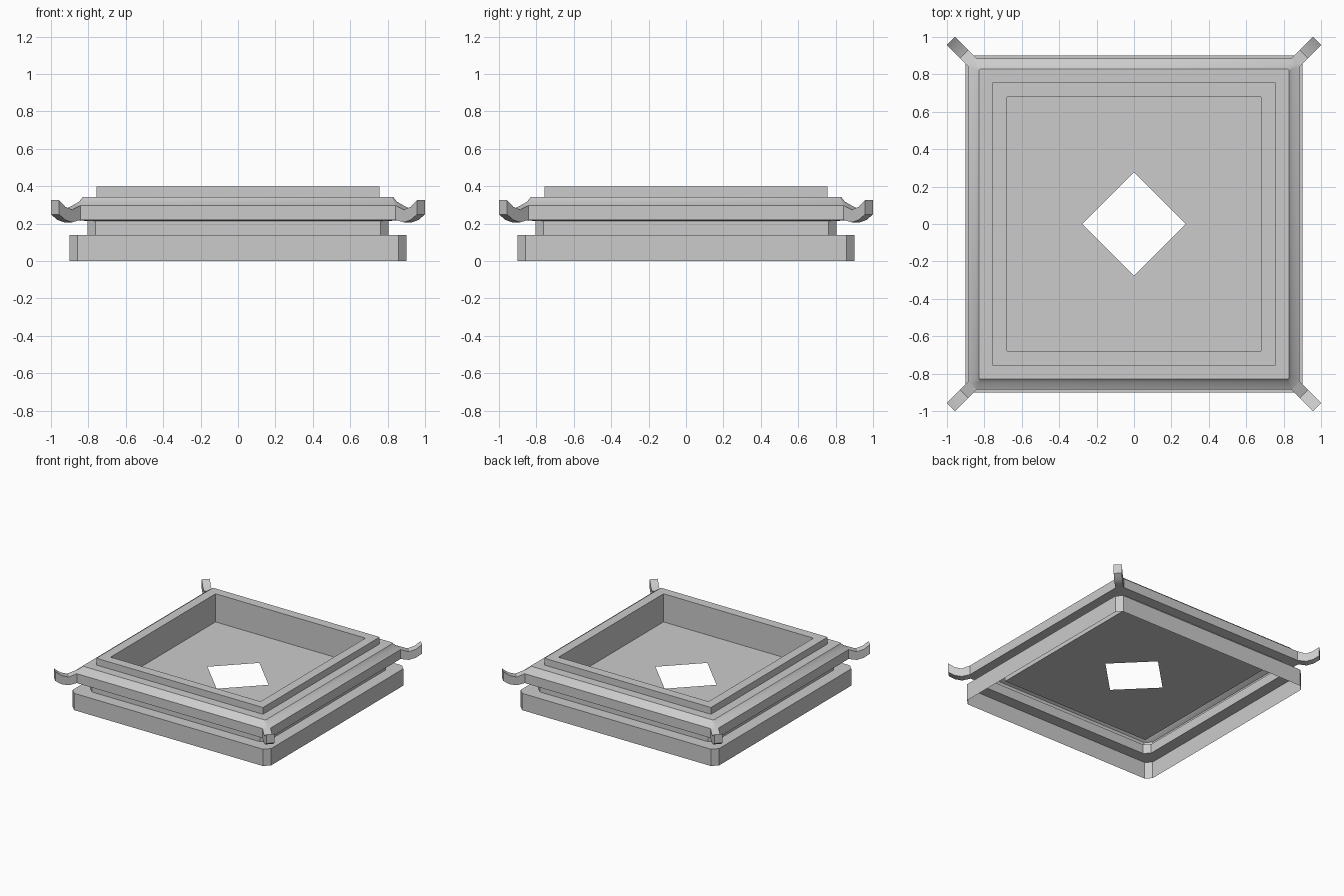
import bpy, bmesh, math
from mathutils import Matrix

if "Cube" in bpy.data.objects:
    bpy.data.objects.remove(bpy.data.objects["Cube"])


def make_object(name, bm):
    bmesh.ops.remove_doubles(bm, verts=bm.verts, dist=0.0005)
    mesh = bpy.data.meshes.new(name)
    bm.to_mesh(mesh)
    bm.free()
    obj = bpy.data.objects.new(name, mesh)
    bpy.context.collection.objects.link(obj)
    return obj


def square_ring(bm, h, c, z):
    """Square of half size h with corners cut by c (c = h gives a diamond)."""
    k = h - c
    pts = [(h, -k), (h, k), (k, h), (-k, h), (-h, k), (-h, -k), (-k, -h), (k, -h)]
    return [bm.verts.new((x, y, z)) for x, y in pts]


def skin(bm, rings):
    """Join neighbouring rings with faces."""
    for a, b in zip(rings, rings[1:]):
        n = len(a)
        for i in range(n):
            j = (i + 1) % n
            bm.faces.new((a[i], a[j], b[j], b[i]))


def smooth(obj):
    bpy.ops.object.select_all(action='DESELECT')
    obj.select_set(True)
    bpy.context.view_layer.objects.active = obj
    bpy.ops.object.shade_smooth_by_angle(angle=math.radians(35))


def stepped_shell(name, profile):
    bm = bmesh.new()
    skin(bm, [square_ring(bm, *p) for p in profile])
    return make_object(name, bm)


# Stepped base, open underneath: (half size, corner cut, z)
stepped_shell("base", [(0.90, 0.043, 0.0), (0.90, 0.043, 0.138),
                       (0.805, 0.043, 0.138), (0.805, 0.043, 0.214)])

# Flared eave with a slightly hollow slope
smooth(stepped_shell("eave", [(0.805, 0.043, 0.214), (0.885, 0.043, 0.22),
                              (0.885, 0.043, 0.297), (0.849, 0.02, 0.318),
                              (0.83, 0.01, 0.342), (0.756, 0.0, 0.342)]))

# Raised rim and sunken tray with a diamond opening in the floor
stepped_shell("tray", [(0.756, 0.0, 0.342), (0.756, 0.0, 0.398),
                       (0.68, 0.0, 0.398), (0.68, 0.0, 0.167),
                       (0.277, 0.277, 0.167)])

# Upturned corner horns: (diagonal position, bottom z, top z)
sections = [(0.8635, 0.22, 0.297), (0.908, 0.207, 0.274),
            (0.945, 0.220, 0.290), (0.9785, 0.25, 0.325)]
for n in range(4):
    bm = bmesh.new()
    rings = []
    for d, lo, hi in sections:
        a, b = d - 0.0215, d + 0.0215
        rings.append([bm.verts.new(p) for p in
                      ((b, a, lo), (a, b, lo), (a, b, hi), (b, a, hi))])
    skin(bm, rings)
    bm.faces.new(rings[-1])
    bmesh.ops.recalc_face_normals(bm, faces=bm.faces)
    bm.transform(Matrix.Rotation(n * math.pi / 2, 4, 'Z'))
    smooth(make_object(f"corner_horn_{n + 1}", bm))
